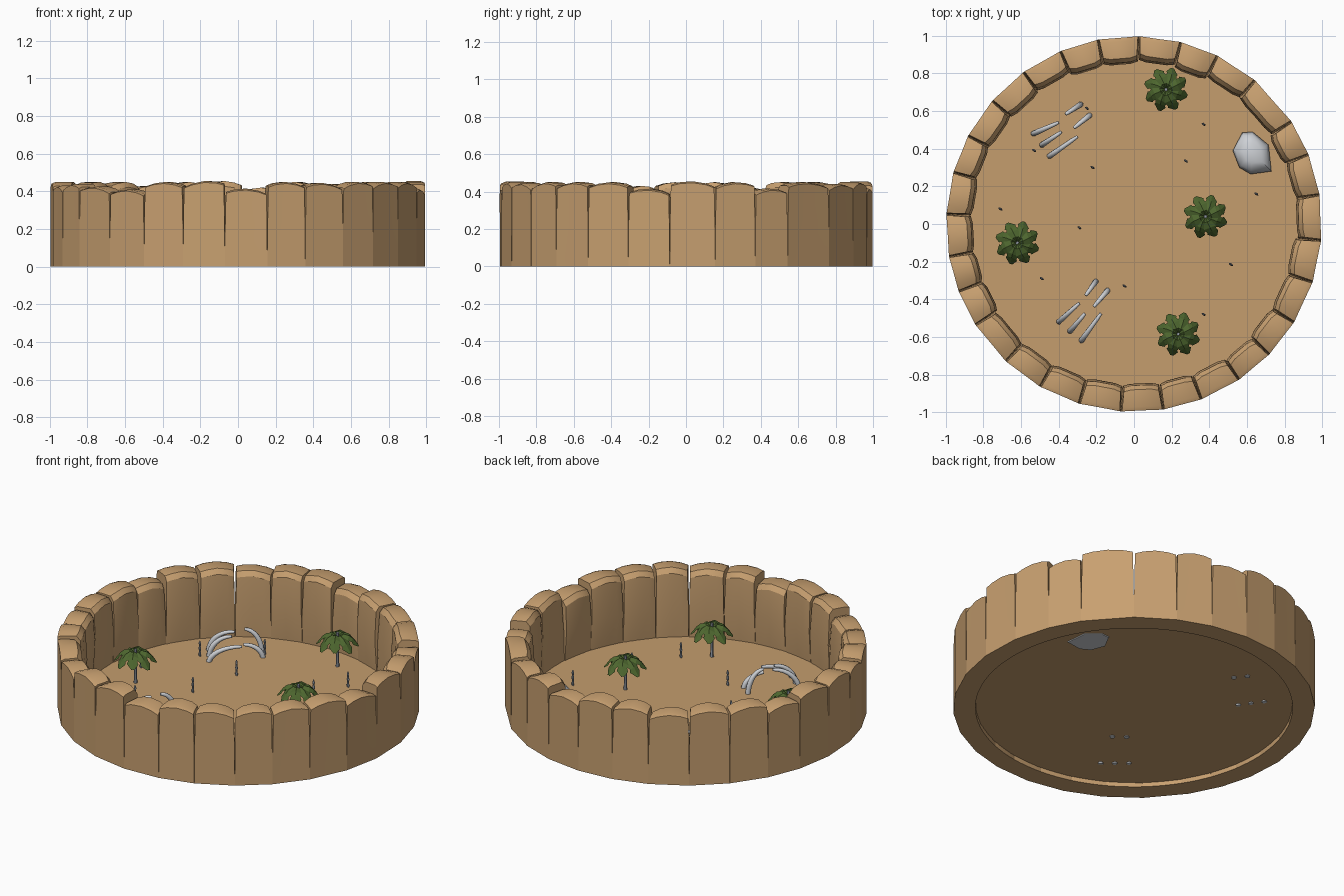
import bpy, bmesh, math, random
from mathutils import Vector

if "Cube" in bpy.data.objects:
    bpy.data.objects.remove(bpy.data.objects["Cube"])
random.seed(4)


def material(name, col):
    m = bpy.data.materials.new(name)
    m.diffuse_color = (*col, 1)
    m.use_nodes = True
    m.node_tree.nodes["Principled BSDF"].inputs["Base Color"].default_value = m.diffuse_color
    return m


STONE = material("sandstone", (.575, .35, .162))
SAND = material("sand", (.555, .338, .155))
LEAF = material("leaf green", (.075, .135, .028))
BONE = material("bone grey", (.62, .64, .67))
STALK = material("stalk grey", (.30, .335, .39))


def finish(bm, name, mat, smooth=None):
    bmesh.ops.recalc_face_normals(bm, faces=bm.faces)
    me = bpy.data.meshes.new(name)
    bm.to_mesh(me)
    bm.free()
    me.materials.append(mat)
    ob = bpy.data.objects.new(name, me)
    bpy.context.collection.objects.link(ob)
    if smooth:
        bpy.ops.object.select_all(action='DESELECT')
        ob.select_set(True)
        bpy.context.view_layer.objects.active = ob
        bpy.ops.object.shade_smooth_by_angle(angle=math.radians(smooth))
    return ob


def loft(bm, rings):
    """Skin closed rings of points and cap both ends."""
    vs = [[bm.verts.new(p) for p in r] for r in rings]
    n = len(vs[0])
    for a, b in zip(vs, vs[1:]):
        for i in range(n):
            bm.faces.new((a[i], a[(i + 1) % n], b[(i + 1) % n], b[i]))
    bm.faces.new(vs[0])
    bm.faces.new(vs[-1])


def tube(bm, pts, radii, n=8):
    """Round tube through points."""
    rings = []
    for i, p in enumerate(pts):
        d = (pts[min(i + 1, len(pts) - 1)] - pts[max(i - 1, 0)]).normalized()
        u = d.cross(Vector((.31, -.95, .02))).normalized()
        w = d.cross(u)
        rings.append([p + radii[i] * (u * math.cos(k * math.tau / n) + w * math.sin(k * math.tau / n))
                      for k in range(n)])
    loft(bm, rings)


# Ring wall: one tapered, crowned block between each pair of joint angles
joints = [-94, -81, -69, -56, -44, -31.6, -18, -5, 9, 21.8, 33, 50, 63.7, 75.6, 88.5, 101, 113,
          126, 139, 152, 164, 177, 190, 201, 212.4, 227, 240, 253, 266]
tops = [.415, .45, .445, .45, .45, .45, .415, .455, .45, .415, .45, .44, .45, .42, .455, .45, .43,
        .45, .45, .42, .45, .45, .43, .44, .425, .41, .45, .455]
bm = bmesh.new()
for a0, a1, top in zip(joints, joints[1:], tops):
    mid, half = math.radians((a0 + a1) / 2), math.radians((a1 - a0) / 2)
    lean = random.uniform(-.008, .008)
    shift = random.uniform(-.01, .01)
    rings = []
    for t in (-1, -.6, 0, .6, 1):
        h = top - .022 * t * t + lean * t
        r_out = .998 * math.cos(half) / math.cos(half * t)
        e = .014 * t ** 4 + shift
        prof = [(r_out, 0), (r_out, h * .55), (r_out, h - .008), (r_out - .02, h),
                (.888 + e, h), (.866 + e, h - .028), (.856 + e, .22), (.875, .0)]
        ring = []
        for r, z in prof:
            gap = .055 * (z / top) ** 2 * (1 + (1 - r) * 6)
            a = mid + t * half * (1 - gap)
            ring.append((r * math.cos(a), r * math.sin(a), z))
        rings.append(ring)
    loft(bm, rings)
finish(bm, "stone_ring_wall", STONE, 25)

# Sandy floor, slightly above the wall base
bm = bmesh.new()
loft(bm, [[(.9 * math.cos(k * math.tau / 56), .9 * math.sin(k * math.tau / 56), z)
           for k in range(56)] for z in (.025, .034)])
finish(bm, "sand_floor", SAND)

# Palms: thin stalk with eight drooping folded leaves
LEAF_ST = [(.004, .006, .215), (.03, .020, .236), (.065, .033, .228),
           (.085, .026, .212), (.092, .032, .202), (.118, .008, .168)]
for i, (px, py) in enumerate([(.17, .715), (.38, .04), (-.62, -.10), (.235, -.585)]):
    bm = bmesh.new()
    tube(bm, [Vector((px, py, z)) for z in (.03, .09, .15, .21, .238)],
         [.011, .008, .010, .008, .009], 6)
    finish(bm, f"palm_stalk_{i}", STALK)
    bm = bmesh.new()
    for k in range(8):
        a = k * math.tau / 8 + .25
        droop = .012 * (k % 2)
        rows = []
        for r, w, z in LEAF_ST:
            b = a + r * 2.0      # slight swirl
            c, s = math.cos(b), math.sin(b)
            z -= droop * r / .118
            rows.append([bm.verts.new((px + r * c - o * s, py + r * s + o * c, z - abs(o) * .45))
                         for o in (-w, 0, w)])
        for p, q in zip(rows, rows[1:]):
            for j in (0, 1):
                bm.faces.new((p[j], p[j + 1], q[j + 1], q[j]))
    finish(bm, f"palm_leaves_{i}", LEAF)

# Rib bones: foot xy, tip xy, tip height
ribs = {
    "back": [(-.535, .48, -.40, .54, .17), (-.49, .42, -.385, .49, .165), (-.45, .36, -.30, .465, .135),
             (-.283, .636, -.364, .583, .18), (-.235, .578, -.32, .51, .125)],
    "front": [(-.40, -.52, -.29, -.42, .17), (-.34, -.57, -.26, -.475, .165), (-.28, -.62, -.175, -.475, .135),
              (-.203, -.305, -.257, -.38, .18), (-.14, -.353, -.214, -.44, .125)]}
for group, data in ribs.items():
    bm = bmesh.new()
    for fx, fy, tx, ty, h in data:
        pts = []
        for k in range(9):
            a = k / 8 * math.pi / 2
            f = 1 - math.cos(a)
            pts.append(Vector((fx + (tx - fx) * f, fy + (ty - fy) * f, .02 + (h - .032) * math.sin(a))))
        tube(bm, pts, [.015] * 4 + [.014, .013, .012, .011, .008])
    finish(bm, f"rib_bones_{group}", BONE, 50)

# Small knobbly stubs standing in the sand
bm = bmesh.new()
for x, y in [(.37, .53), (-.22, .30), (.275, .335), (-.53, .39), (-.25, .615), (.65, .16),
             (-.71, .08), (-.29, -.02), (-.49, -.29), (-.05, -.33), (.515, -.215), (.37, -.48)]:
    rings = []
    for z, r in [(.03, .010), (.045, .013), (.06, .008), (.08, .013), (.095, .008), (.11, .012), (.125, .004)]:
        ring = []
        for k in range(6):
            u, w = r * math.cos(k * math.tau / 6), .5 * r * math.sin(k * math.tau / 6)
            ring.append((x + .83 * u + .56 * w, y - .56 * u + .83 * w, z))
        rings.append(ring)
    loft(bm, rings)
finish(bm, "sand_stubs", STALK)

# Boulder: rough heptagonal outline, domed top
outline = [(-.105, .01), (-.055, .105), (.0, .11), (.085, .04), (.10, -.10), (-.01, -.115), (-.07, -.08)]
bm = bmesh.new()
loft(bm, [[(.63 + x * s, .38 + y * s, z) for x, y in outline]
          for s, z in ((.9, .02), (1, .055), (.86, .095), (.5, .12))])
finish(bm, "boulder", BONE, 40)
